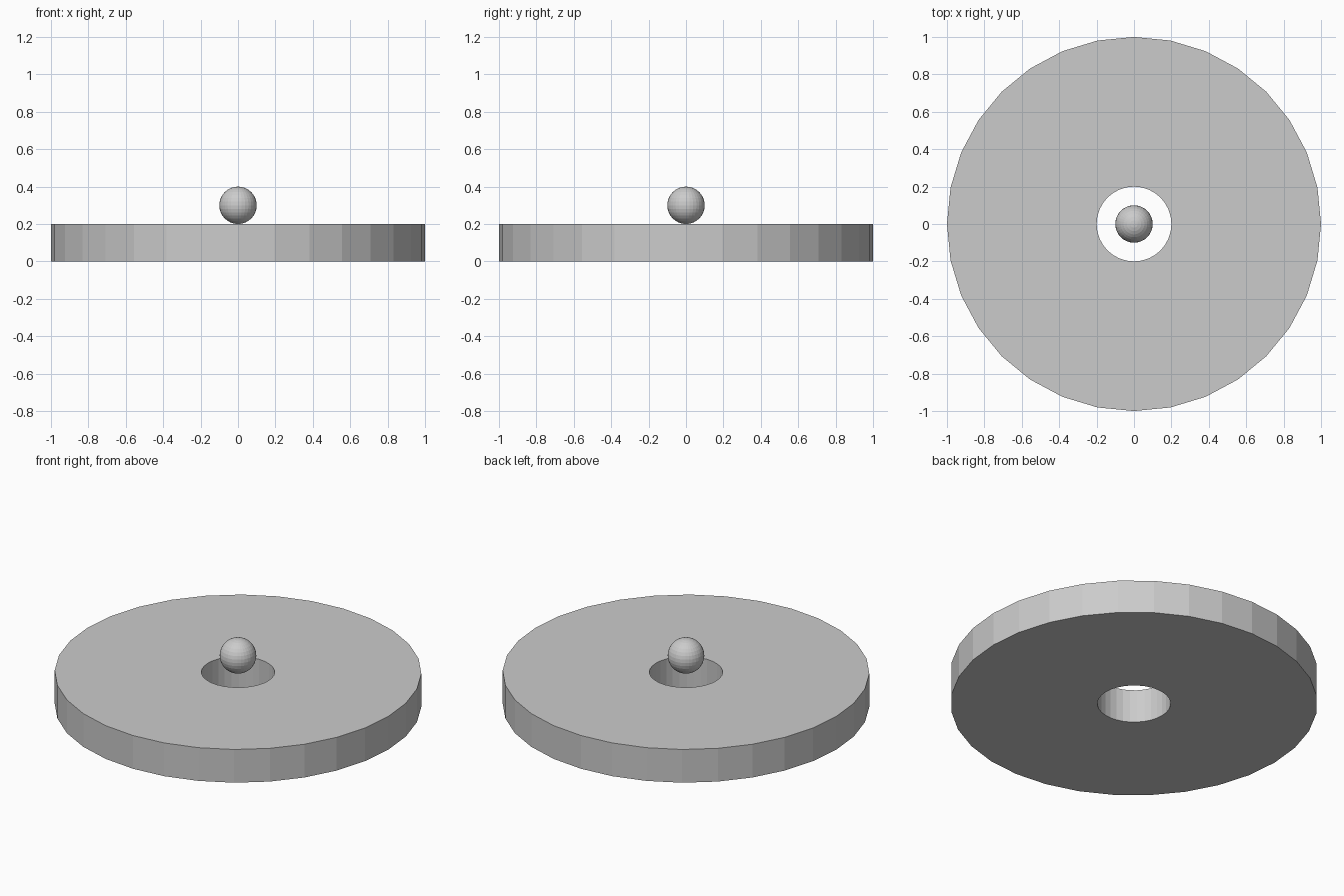
import bpy
import bmesh
from math import sin, cos, tau

if "Cube" in bpy.data.objects:
    bpy.data.objects.remove(bpy.data.objects["Cube"])

SIDES = 32


def add_object(name, bm):
    bmesh.ops.recalc_face_normals(bm, faces=bm.faces[:])
    mesh = bpy.data.meshes.new(name)
    bm.to_mesh(mesh)
    bm.free()
    obj = bpy.data.objects.new(name, mesh)
    bpy.context.collection.objects.link(obj)
    return obj


# Flat disc with a round hole: a rectangular profile swept around z
bm = bmesh.new()
profile = [(1.0, 0.0), (1.0, 0.2), (0.2, 0.2), (0.2, 0.0)]
rings = [[bm.verts.new((r * cos(tau * i / SIDES), r * sin(tau * i / SIDES), z))
          for r, z in profile] for i in range(SIDES)]
for i in range(SIDES):
    a, b = rings[i], rings[(i + 1) % SIDES]
    for j in range(4):
        k = (j + 1) % 4
        bm.faces.new((a[j], b[j], b[k], a[k]))
add_object("disc", bm)

# Small ball hovering over the hole
bm = bmesh.new()
bmesh.ops.create_uvsphere(bm, u_segments=32, v_segments=16, radius=0.1)
ball = add_object("ball", bm)
ball.location = (0, 0, 0.3)
